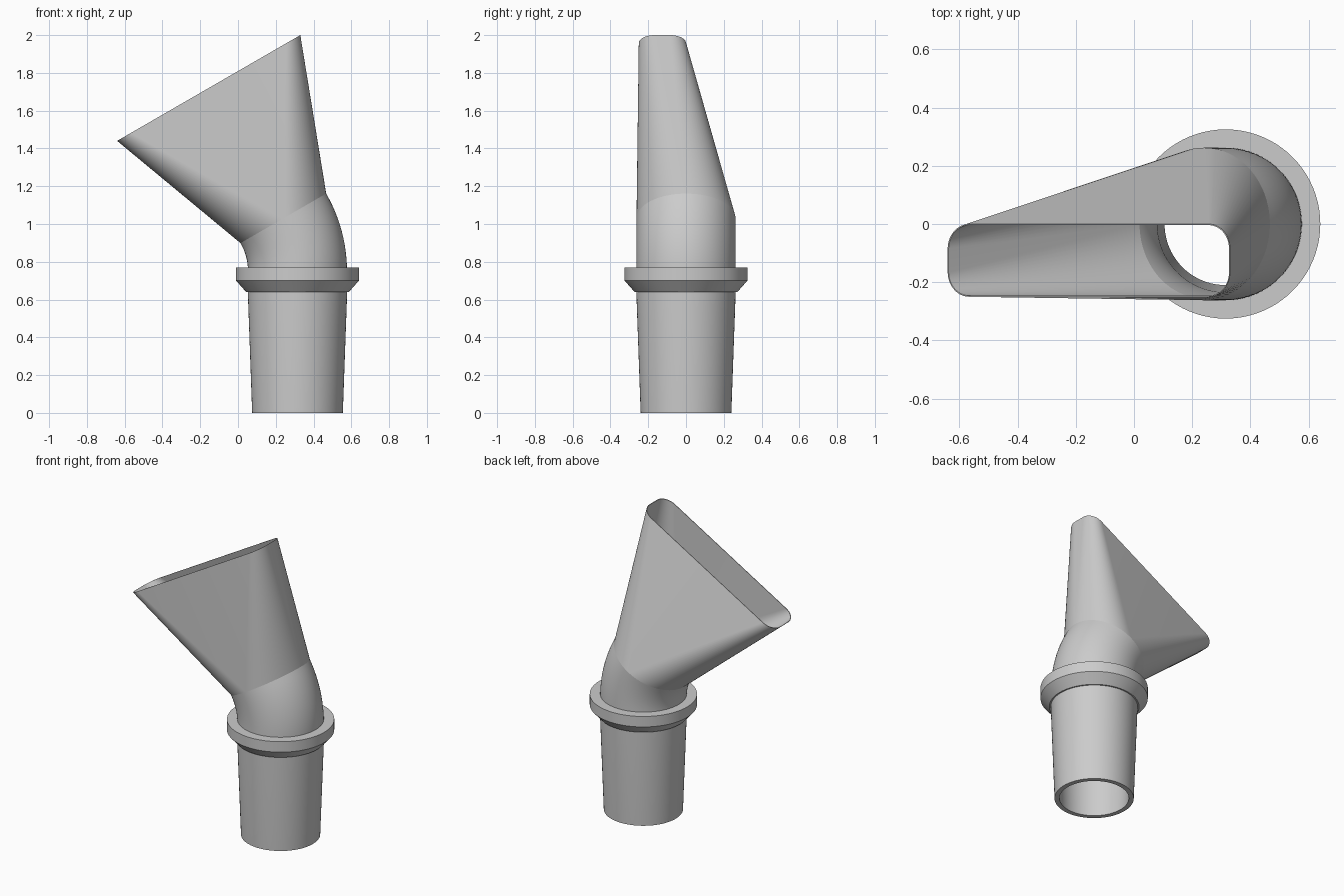
import bpy, bmesh
from math import sin, cos, pi, radians
from mathutils import Vector

if "Cube" in bpy.data.objects:
    bpy.data.objects.remove(bpy.data.objects["Cube"], do_unlink=True)

grey = bpy.data.materials.new("plain grey")
grey.use_nodes = True
COLOUR = (0.6, 0.6, 0.6, 1)
grey.diffuse_color = COLOUR
grey.node_tree.nodes["Principled BSDF"].inputs["Base Color"].default_value = COLOUR

AXIS_X = 0.315      # axis of the upright tube
BEND_Z = 0.75       # height where the elbow begins
BEND_R = 0.56       # radius of the elbow's centre line
TILT = radians(30)
QUARTER = 20        # segments per quarter turn


def section(centre, tilt, radius, half_x=0, half_y=0):
    """Rounded rectangle (a circle if half_x = half_y = 0) leaning towards -x."""
    across, depth = Vector((cos(tilt), 0, sin(tilt))), Vector((0, 1, 0))
    points = []
    for q, (sx, sy) in enumerate(((1, 1), (-1, 1), (-1, -1), (1, -1))):
        for i in range(QUARTER + 1):
            a = (q + i / QUARTER) * pi / 2
            points.append(Vector(centre) + across * (sx * half_x + radius * cos(a))
                          + depth * (sy * half_y + radius * sin(a)))
    return points


def loft(name, sections):
    """Skin a closed cycle of sections: up the outside, down the inside."""
    bm = bmesh.new()
    rings = [[bm.verts.new(p) for p in s] for s in sections]
    for k, low in enumerate(rings):
        high = rings[(k + 1) % len(rings)]
        for i in range(len(low)):
            j = (i + 1) % len(low)
            bm.faces.new((low[i], low[j], high[j], high[i]))
    bmesh.ops.remove_doubles(bm, verts=bm.verts, dist=1e-5)
    bmesh.ops.recalc_face_normals(bm, faces=bm.faces)
    mesh = bpy.data.meshes.new(name)
    bm.to_mesh(mesh)
    bm.free()
    mesh.materials.append(grey)
    obj = bpy.data.objects.new(name, mesh)
    bpy.context.collection.objects.link(obj)
    bpy.ops.object.select_all(action="DESELECT")
    obj.select_set(True)
    bpy.context.view_layer.objects.active = obj
    bpy.ops.object.shade_smooth_by_angle(angle=radians(25))
    return obj


def turned(name, profile):
    return loft(name, [section((AXIS_X, 0, z), 0, r) for r, z in profile])


# Tapered connecting tube and its stop collar
turned("connector_tube", [(0.24, 0), (0.263, 0.64), (0.263, BEND_Z),
                          (0.235, BEND_Z), (0.21, 0)])
turned("collar", [(0.255, 0.64), (0.272, 0.64), (0.325, 0.70),
                  (0.325, 0.77), (0.255, 0.77)])


# Elbow bending towards -x
def elbow_ring(t, radius):
    a = TILT * t
    return section((AXIS_X - BEND_R * (1 - cos(a)), 0, BEND_Z + BEND_R * sin(a)), a, radius)


STEPS = 12
fractions = [i / STEPS for i in range(STEPS + 1)]
loft("elbow", [elbow_ring(t, 0.262) for t in fractions]
     + [elbow_ring(t, 0.235 + 0.02 * t) for t in reversed(fractions)])

# Flared nozzle: round base blending to a wide, offset slot
MOUTH = (-0.155, -0.125, 1.72)
loft("flared_nozzle", [elbow_ring(1, 0.262),
                       section(MOUTH, TILT, 0.085, 0.475, 0.04),
                       section(MOUTH, TILT, 0.081, 0.475, 0.04),
                       elbow_ring(1, 0.255)])
